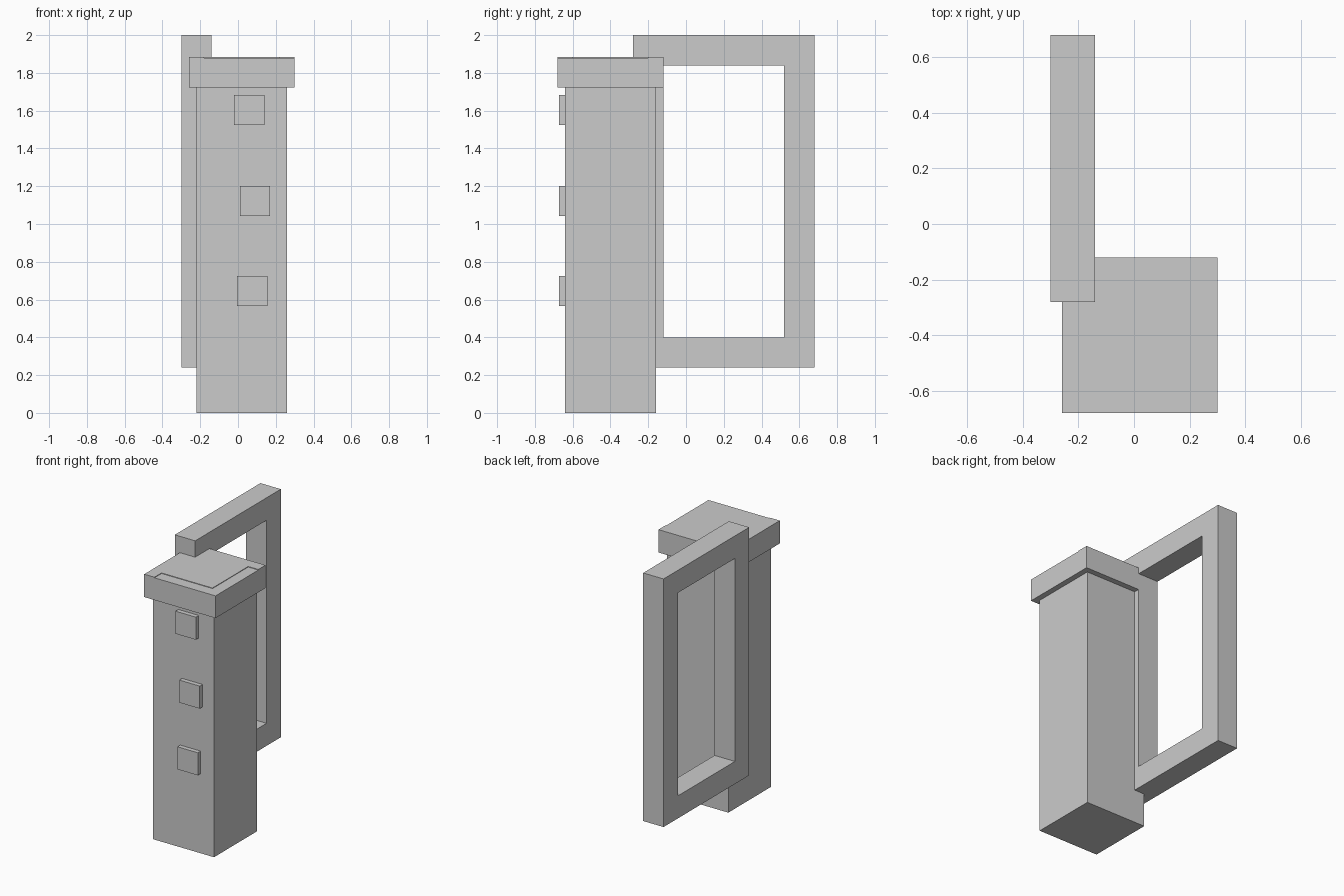
import bpy, bmesh
from mathutils import Vector

if "Cube" in bpy.data.objects:
    bpy.data.objects.remove(bpy.data.objects["Cube"])


def add_mesh(name, bm):
    bmesh.ops.recalc_face_normals(bm, faces=bm.faces)
    mesh = bpy.data.meshes.new(name)
    bm.to_mesh(mesh)
    bm.free()
    obj = bpy.data.objects.new(name, mesh)
    bpy.context.collection.objects.link(obj)
    return obj


def prism(name, outline, z0, z1):
    bm = bmesh.new()
    face = bm.faces.new([bm.verts.new((x, y, z0)) for x, y in outline])
    ext = bmesh.ops.extrude_face_region(bm, geom=[face], use_keep_orig=True)
    top = [g for g in ext["geom"] if isinstance(g, bmesh.types.BMVert)]
    bmesh.ops.translate(bm, vec=Vector((0, 0, z1 - z0)), verts=top)
    return add_mesh(name, bm)


def box(name, x0, x1, y0, y1, z0, z1):
    return prism(name, [(x0, y0), (x1, y0), (x1, y1), (x0, y1)], z0, z1)


def frame(name, x0, x1, y0, y1, z0, z1, w):
    bm = bmesh.new()
    rings = []
    for x in (x0, x1):
        for d in (0, w):
            rings.append([bm.verts.new((x, y, z)) for y, z in (
                (y0 + d, z0 + d), (y1 - d, z0 + d), (y1 - d, z1 - d), (y0 + d, z1 - d))])
    # join outer and inner loops into a closed rectangular tube
    for a, b in ((0, 1), (1, 3), (3, 2), (2, 0)):
        for i in range(4):
            j = (i + 1) % 4
            bm.faces.new((rings[a][i], rings[a][j], rings[b][j], rings[b][i]))
    return add_mesh(name, bm)


# Main square column
box("column", -0.22, 0.26, -0.64, -0.16, 0, 1.80)

# Overhanging cap with a very slightly raised top
box("cap", -0.26, 0.30, -0.68, -0.12, 1.722, 1.88)
prism("cap_raised_top", [(-0.26, -0.68), (-0.18, -0.68), (-0.18, -0.60), (0.22, -0.60),
                         (0.22, -0.20), (0.30, -0.20), (0.30, -0.12), (-0.26, -0.12)],
      1.88, 1.884)

# Square studs on the front
for i, (x, z) in enumerate(((0.075, 0.645), (0.09, 1.122), (0.06, 1.603)), 1):
    box(f"front_stud_{i}", x - 0.08, x + 0.08, -0.672, -0.63, z - 0.08, z + 0.08)

# Open rectangular frame behind
frame("side_frame", -0.30, -0.14, -0.28, 0.68, 0.24, 2.0, 0.16)
